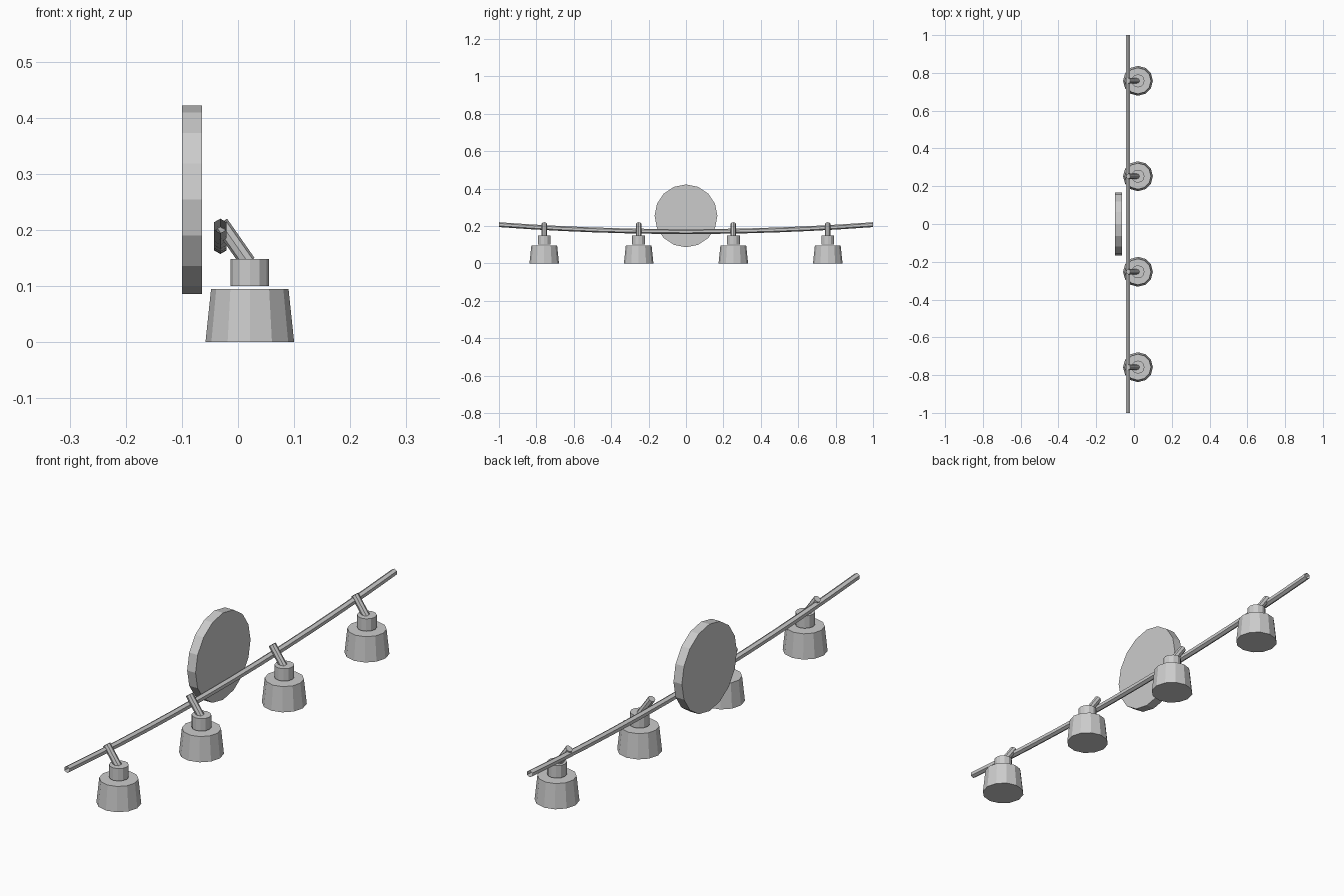
import bpy, bmesh, math
from mathutils import Vector, Matrix

if "Cube" in bpy.data.objects:
    bpy.data.objects.remove(bpy.data.objects["Cube"])

metal = bpy.data.materials.new("brushed_grey")
metal.diffuse_color = (0.6, 0.6, 0.6, 1)
metal.use_nodes = True
metal.node_tree.nodes["Principled BSDF"].inputs["Base Color"].default_value = metal.diffuse_color


def finish(name, bm):
    bmesh.ops.recalc_face_normals(bm, faces=bm.faces)
    me = bpy.data.meshes.new(name)
    bm.to_mesh(me)
    bm.free()
    me.materials.append(metal)
    ob = bpy.data.objects.new(name, me)
    bpy.context.collection.objects.link(ob)
    return ob


def cone(name, a, b, r1, r2, sides, turn=0.0):
    """Closed cylinder or cone from point a to point b."""
    a, b = Vector(a), Vector(b)
    d = b - a
    m = (Matrix.Translation((a + b) / 2) @ d.to_track_quat('Z', 'Y').to_matrix().to_4x4()
         @ Matrix.Rotation(turn, 4, 'Z'))
    bm = bmesh.new()
    bmesh.ops.create_cone(bm, cap_ends=True, segments=sides, radius1=r1,
                          radius2=r2, depth=d.length, matrix=m)
    return finish(name, bm)


# round wall plate
cone("wall_plate", (-0.1, 0, 0.254), (-0.064, 0, 0.254), 0.168, 0.168, 16)

# gently sagging hexagonal rail, open at the ends
bm = bmesh.new()
rings = []
for i in range(13):
    y = -1 + i / 6
    z = 0.17 + 0.037 * y * y
    rings.append([bm.verts.new((-0.0315 + 0.013 * math.sin(k * math.pi / 3), y,
                                z + 0.013 * math.cos(k * math.pi / 3))) for k in range(6)])
for p, q in zip(rings, rings[1:]):
    for k in range(6):
        n = (k + 1) % 6
        bm.faces.new((p[k], p[n], q[n], q[k]))
finish("rail", bm)

# four lamps: shade, socket and slanted arm
for i, y in enumerate((-0.758, -0.253, 0.253, 0.758)):
    x = 0.021
    cone(f"shade_{i}", (x, y, 0), (x, y, 0.095), 0.079, 0.069, 12, math.pi / 2)
    cone(f"socket_{i}", (x, y, 0.1), (x, y, 0.148), 0.0345, 0.0345, 12, math.pi / 2)
    cone(f"arm_{i}", (0.018, y, 0.142), (-0.031, y, 0.212), 0.014, 0.014, 8)
